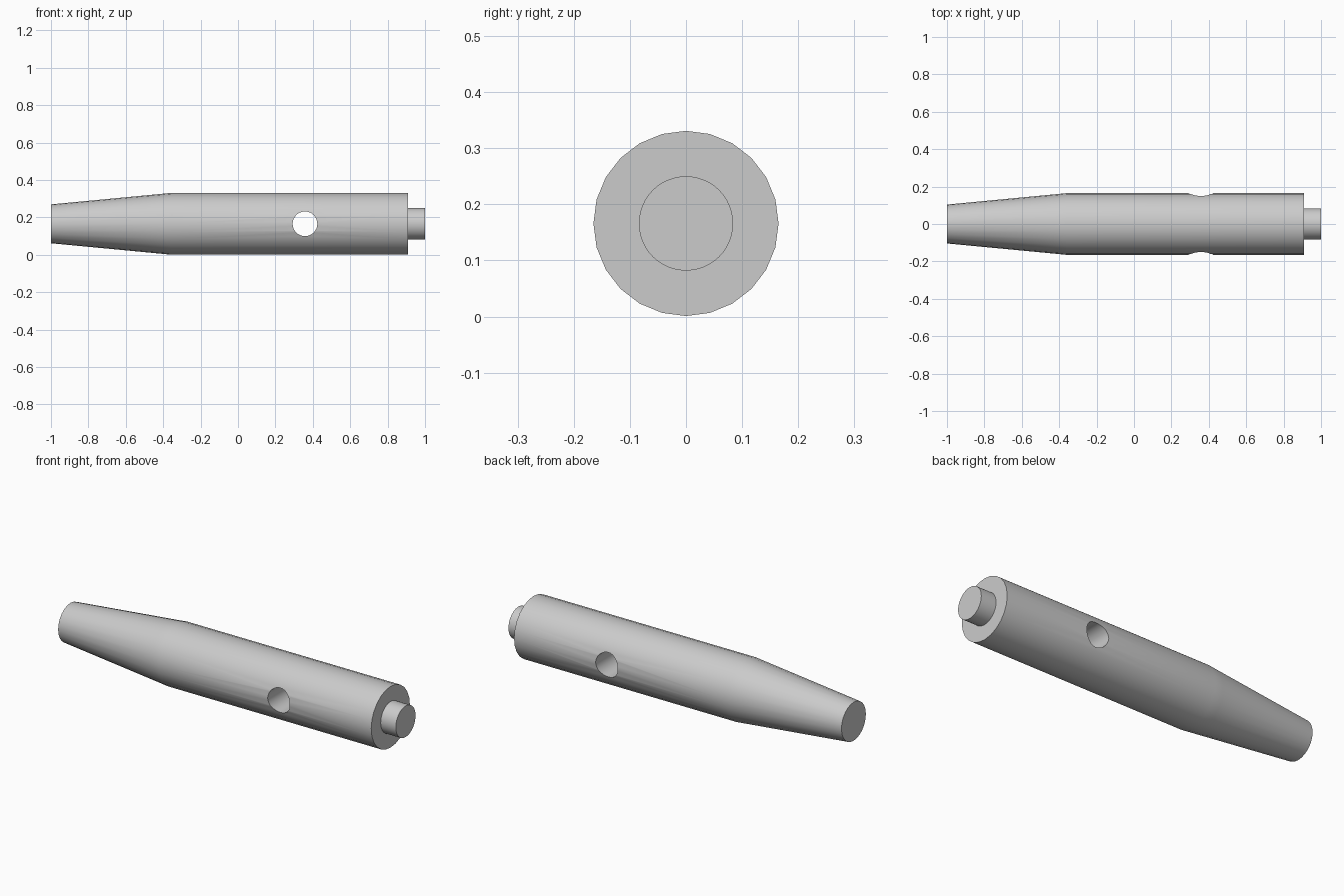
import bpy
import bmesh
from math import cos, sin, tau, radians

cube = bpy.data.objects.get("Cube")
if cube:
    bpy.data.objects.remove(cube, do_unlink=True)

AXIS_Z = 0.166

grey = bpy.data.materials.new("plain_grey")
grey.use_nodes = True
grey.diffuse_color = (0.6, 0.6, 0.6, 1)
grey.node_tree.nodes["Principled BSDF"].inputs["Base Color"].default_value = (0.6, 0.6, 0.6, 1)


def lathe_x(name, profile, sides):
    """Closed solid turned about the x axis from (x, radius) stations."""
    bm = bmesh.new()
    rings = []
    for x, r in profile:
        rings.append([bm.verts.new((x, r * sin(tau * i / sides), AXIS_Z + r * cos(tau * i / sides)))
                      for i in range(sides)])
    for a, b in zip(rings, rings[1:]):
        for i in range(sides):
            j = (i + 1) % sides
            bm.faces.new((a[i], a[j], b[j], b[i]))
    bm.faces.new(rings[0])
    bm.faces.new(rings[-1])
    bmesh.ops.recalc_face_normals(bm, faces=bm.faces)
    mesh = bpy.data.meshes.new(name)
    bm.to_mesh(mesh)
    bm.free()
    mesh.materials.append(grey)
    obj = bpy.data.objects.new(name, mesh)
    bpy.context.collection.objects.link(obj)
    return obj


def select_only(obj):
    bpy.ops.object.select_all(action="DESELECT")
    obj.select_set(True)
    bpy.context.view_layer.objects.active = obj


# Tapered body with stepped end pin
body = lathe_x("tapered_body", [(-1, 0.104), (-0.41, 0.16), (-0.36, 0.165), (0.91, 0.165)], 24)
pin = lathe_x("end_pin", [(0.9, 0.084), (1, 0.084)], 48)

# Cross hole through the body
bpy.ops.mesh.primitive_cylinder_add(vertices=32, radius=0.066, depth=0.6,
                                    location=(0.358, 0, AXIS_Z), rotation=(radians(90), 0, 0))
cutter = bpy.context.object
cutter.name = "hole_cutter"
cutter.data.materials.append(grey)

hole = body.modifiers.new("cross_hole", "BOOLEAN")
hole.operation = "DIFFERENCE"
hole.solver = "EXACT"
hole.object = cutter
select_only(body)
bpy.ops.object.modifier_apply(modifier=hole.name)
bpy.data.objects.remove(cutter, do_unlink=True)

# Smooth sides, sharp rims
for obj in (body, pin):
    select_only(obj)
    bpy.ops.object.shade_smooth_by_angle(angle=radians(30))
